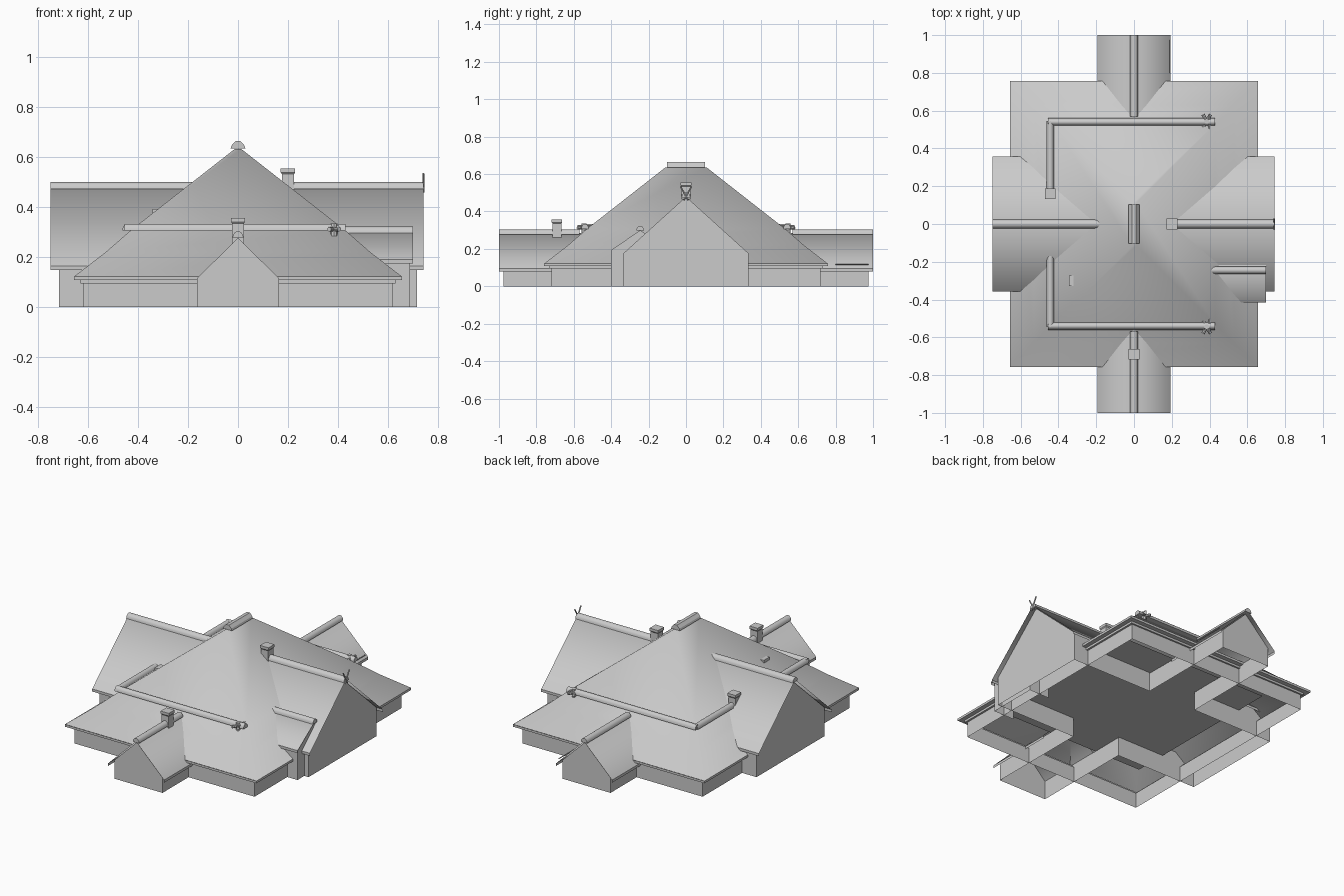
import bpy, bmesh, math
from mathutils import Vector, Matrix

if "Cube" in bpy.data.objects:
    bpy.data.objects.remove(bpy.data.objects["Cube"])

mat = bpy.data.materials.new("light_grey")
mat.diffuse_color = (0.6, 0.6, 0.6, 1)
mat.use_nodes = True
mat.node_tree.nodes["Principled BSDF"].inputs["Base Color"].default_value = mat.diffuse_color


def finish(name, bm, smooth=None, fix=True):
    if fix:
        bmesh.ops.recalc_face_normals(bm, faces=bm.faces[:])
    me = bpy.data.meshes.new(name)
    bm.to_mesh(me)
    bm.free()
    me.materials.append(mat)
    ob = bpy.data.objects.new(name, me)
    bpy.context.collection.objects.link(ob)
    if smooth:
        bpy.ops.object.select_all(action='DESELECT')
        ob.select_set(True)
        bpy.context.view_layer.objects.active = ob
        bpy.ops.object.shade_smooth_by_angle(angle=math.radians(smooth))
    return ob


def loft(name, rings, smooth=None, caps=(True, True)):
    """Stack of rectangles (half x, half y, z, centre x, centre y)."""
    bm = bmesh.new()
    loops = []
    for hx, hy, z, cx, cy in rings:
        loops.append([bm.verts.new((cx + sx * hx, cy + sy * hy, z))
                      for sx, sy in ((-1, -1), (1, -1), (1, 1), (-1, 1))])
    for a, b in zip(loops, loops[1:]):
        for i in range(4):
            j = (i + 1) % 4
            bm.faces.new((a[i], a[j], b[j], b[i]))
    if caps[0]:
        bm.faces.new(loops[0][::-1])
    if caps[1]:
        bm.faces.new(loops[-1])
    return finish(name, bm, smooth, fix=all(caps))


def tube(name, a, b, r, sides=12):
    a, b = Vector(a), Vector(b)
    d = b - a
    bm = bmesh.new()
    m = Matrix.Translation((a + b) / 2) @ d.to_track_quat('Z', 'Y').to_matrix().to_4x4()
    bmesh.ops.create_cone(bm, cap_ends=True, segments=sides, radius1=r, radius2=r,
                          depth=d.length, matrix=m)
    return finish(name, bm, 40)


def place(turn, shift):
    return Matrix.Translation((shift[0], shift[1], 0)) @ Matrix.Rotation(math.radians(turn), 4, 'Z')


def prism(name, profile, u0, u1, turn=0, shift=(0, 0), smooth=None):
    """Closed profile (across, height) swept outwards along a turned axis."""
    bm = bmesh.new()
    m = place(turn, shift)
    a, b = ([bm.verts.new(m @ Vector((u, v, z))) for v, z in profile] for u in (u0, u1))
    n = len(profile)
    for i in range(n):
        j = (i + 1) % n
        bm.faces.new((a[i], a[j], b[j], b[i]))
    bm.faces.new(a[::-1])
    bm.faces.new(b)
    return finish(name, bm, smooth)


def tile(name, r, z, h, u0, u1, turn=0, shift=(0, 0)):
    """Half-round ridge tile, its top h above z."""
    arc = [(-r * math.cos(math.pi * i / 8), z + h * math.sin(math.pi * i / 8)) for i in range(9)]
    return prism(name, arc, u0, u1, turn, shift, 40)


def wing(name, turn, hw, eave, ridge, u0, u1, wall_hw, wall_u0, wall_u1, shift=(0, 0)):
    """Gabled wing: thin roof sheet with eave lips over open-bottomed walls."""
    t = 0.016
    m = place(turn, shift)
    bm = bmesh.new()
    P = lambda u, v, z: bm.verts.new(m @ Vector((u, v, z)))
    prof = [(-hw, eave), (-hw, eave + t), (0, ridge), (hw, eave + t), (hw, eave)]
    a, b = ([P(u, v, z) for v, z in prof] for u in (u0, u1))
    for i in range(4):
        f = bm.faces.new((a[i], b[i], b[i + 1], a[i + 1]))
        f.smooth = True
    for i in (1, 3):
        bm.edges.get((a[i], b[i])).smooth = False
    finish(name + "_roof", bm, fix=False)

    top = ridge - 0.008 - (ridge - eave - t) / hw * wall_hw
    w = wall_hw
    bm = bmesh.new()
    l0, l1, c = P(wall_u1, -w, 0), P(wall_u1, -w, top), P(wall_u1, 0, ridge - 0.008)
    r1, r0 = P(wall_u1, w, top), P(wall_u1, w, 0)
    bl0, bl1 = P(wall_u0, -w, 0), P(wall_u0, -w, top)
    br0, br1 = P(wall_u0, w, 0), P(wall_u0, w, top)
    bm.faces.new((l0, r0, r1, c, l1))
    bm.faces.new((bl0, l0, l1, bl1))
    bm.faces.new((r0, br0, br1, r1))
    finish(name + "_walls", bm, fix=False)


def chimney(name, x, y, z0, z1, s):
    c = z1 - 0.022
    loft(name, [(s * .85, s * .85, z0, x, y), (s * .85, s * .85, c, x, y),
                (s, s, c + .006, x, y), (s, s, z1, x, y)])


# Main body: open hipped roof, walls with stepped eaves, inner ceiling
loft("main_roof", [(d, 0.1 + d, z, 0, 0) for d, z in
                   ((.657, .122), (.53, .22), (.43, .307), (.012, .634))], 60, (False, True))
loft("main_walls_and_eaves", [(.618, .72, 0, 0, 0), (.618, .72, .095, 0, 0), (.63, .73, .095, 0, 0),
                              (.63, .73, .108, 0, 0), (.657, .758, .108, 0, 0),
                              (.657, .758, .122, 0, 0)], caps=(False, False))
loft("ceiling", [(.49, .54, .12, 0, 0)], caps=(True, False))

# Four gabled wings and the small side gable, walls meeting in a cross plan
for nm, turn in (("east", 0), ("west", 180)):
    wing(nm + "_wing", turn, .357, .148, .487, .18, .743 if turn == 0 else .75,
         .333, .165, .717)
for nm, turn in (("north", 90), ("south", 270)):
    wing(nm + "_wing", turn, .193, .08, .285, .56, 1.0, .165, .333, .975)
wing("side_gable", 0, .17, .175, .308, .40, .70, .155, .55, .688, (0, -.245))

# Half-round ridge tiles
tile("ridge_east", .024, .474, .027, .18, .743)
tile("ridge_west", .024, .474, .027, .18, .75, 180)
tile("ridge_side_gable", .021, .297, .026, .41, .70, 0, (0, -.245))
for s, nm in ((1, "north"), (-1, "south")):
    tile("ridge_" + nm, .022, .278, .026, .57, 1.0, 90 * s)
    tile("roof_band_" + nm, .02, .307, .027, -.455, .43, 0, (0, s * .54))
    tile("roof_band_west_" + nm, .02, .307, .027, .17, .545, 90 * s, (-.443, 0))
    tube("roof_band_east_" + nm, (.40, s * .17, .322), (.40, s * .58, .322), .006, 8)
    # Crossed corner ornament
    x, y = .385, s * .545
    tube("corner_knob_" + nm, (x, y, .285), (x, y, .335), .014, 8)
    for k in (1, -1):
        tube("corner_cross_" + nm, (x - .02, y - k * .035, .312),
             (x + .02, y + k * .035, .312), .009, 8)

# Crown on the main ridge
prism("ridge_crown", [(-.03, .635), (-.026, .647), (-.01, .665), (.01, .665),
                      (.026, .647), (.03, .635)], -.102, .102, 90)

# Chimneys
chimney("chimney_east", .2, 0, .44, .555, .029)
chimney("chimney_south", 0, -.69, .25, .358, .028)
chimney("chimney_west", -.443, .16, .27, .385, .028)

# Crossed gable finial, small roof vent, thin wall rail
for k in (1, -1):
    tube("gable_finial", (.742, -k * .012, .46), (.742, k * .03, .535), .004, 6)
loft("roof_vent", [(.013, .028, .36, -.33, -.30), (.013, .028, .393, -.33, -.30)])
tube("wall_rail", (.19, .8, .117), (.19, .975, .117), .003, 6)
